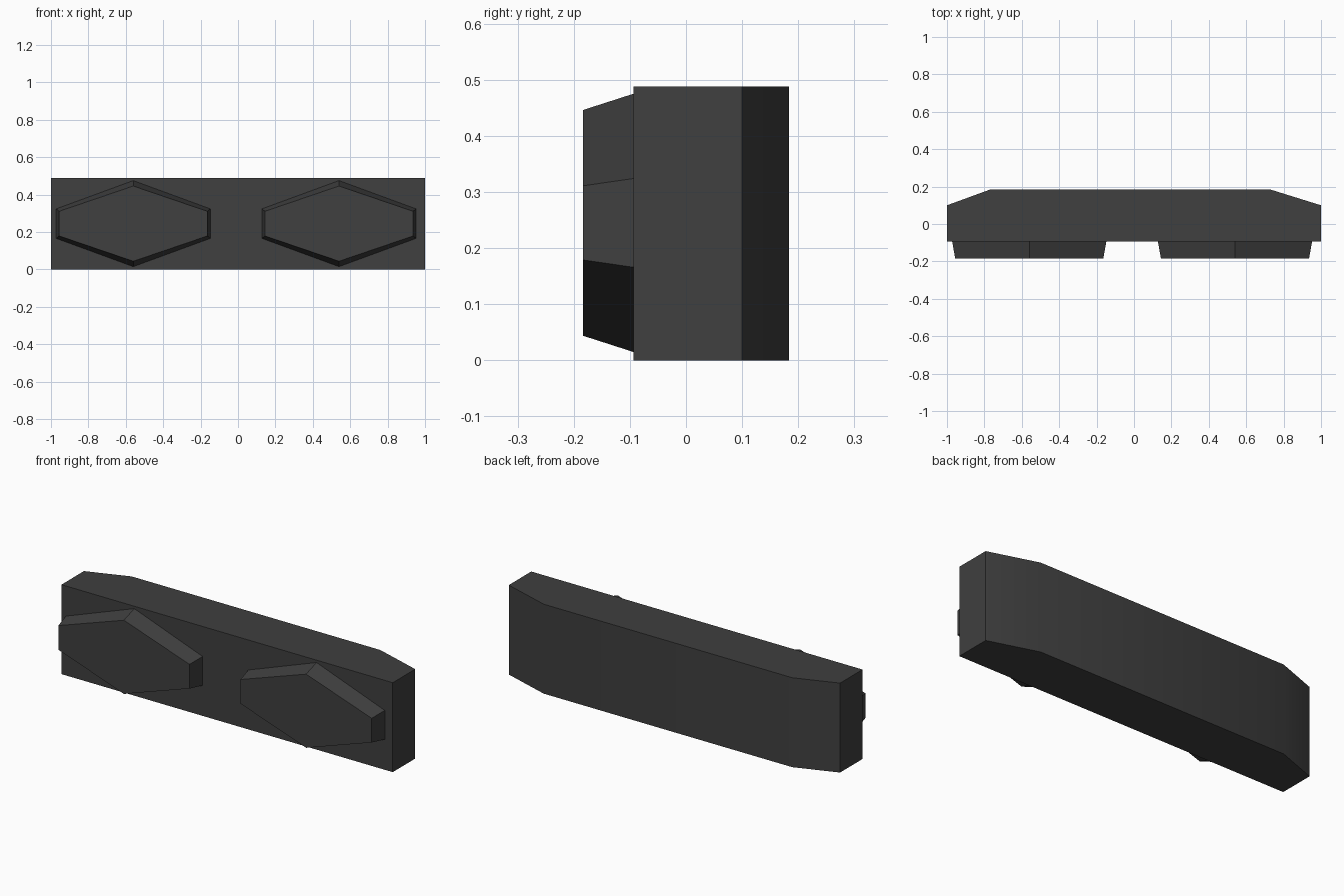
import bpy
import bmesh
import math
from mathutils import Vector

cube = bpy.data.objects.get("Cube")
if cube:
    bpy.data.objects.remove(cube, do_unlink=True)

# Single dark rubber colour
rubber = bpy.data.materials.new("charcoal_rubber")
rubber.use_nodes = True
COLOUR = (0.05, 0.05, 0.05, 1)
rubber.diffuse_color = COLOUR
rubber.node_tree.nodes["Principled BSDF"].inputs["Base Color"].default_value = COLOUR


def loft(name, start, end):
    """Solid between two matching rings of points."""
    bm = bmesh.new()
    a = [bm.verts.new(p) for p in start]
    b = [bm.verts.new(p) for p in end]
    bm.faces.new(a)
    bm.faces.new(b)
    for i in range(len(a)):
        j = (i + 1) % len(a)
        bm.faces.new((a[i], a[j], b[j], b[i]))
    bmesh.ops.recalc_face_normals(bm, faces=bm.faces)
    mesh = bpy.data.meshes.new(name)
    bm.to_mesh(mesh)
    bm.free()
    mesh.materials.append(rubber)
    obj = bpy.data.objects.new(name, mesh)
    bpy.context.collection.objects.link(obj)
    bpy.ops.object.select_all(action="DESELECT")
    obj.select_set(True)
    bpy.context.view_layer.objects.active = obj
    bpy.ops.object.shade_smooth_by_angle(angle=math.radians(30))
    return obj


def hexagon(cx, y, half_width, half_height, half_side):
    """Wide hexagon with points at top and bottom and short upright ends."""
    mid = 0.245
    ring = [(half_width, half_side), (0, half_height), (-half_width, half_side),
            (-half_width, -half_side), (0, -half_height), (half_width, -half_side)]
    return [Vector((cx + x, y, mid + z)) for x, z in ring]


# Main block with its back corners cut off
FRONT, BACK, HEIGHT = -0.094, 0.184, 0.488
outline = [(-1, FRONT), (1, FRONT), (1, 0.1), (0.73, BACK), (-0.77, BACK), (-1, 0.1)]
loft("main_block", [(x, y, 0) for x, y in outline],
     [(x, y, HEIGHT) for x, y in outline])

# Raised tapered pads on the front
for name, cx in (("right_pad", -0.56), ("left_pad", 0.54)):
    loft(name, hexagon(cx, FRONT, 0.412, 0.23, 0.079),
         hexagon(cx, -0.184, 0.396, 0.201, 0.066))
